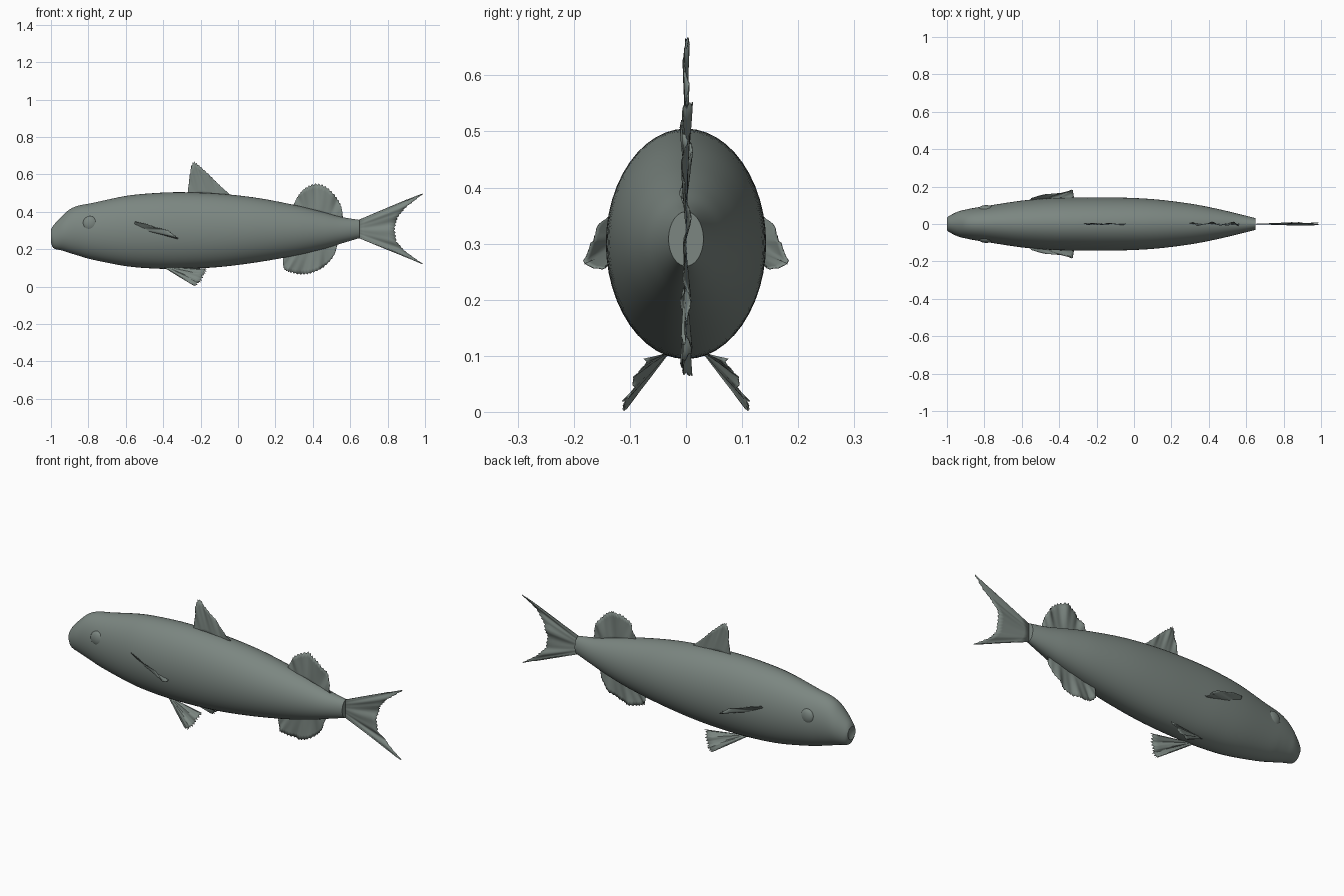
import bpy, bmesh, math
from mathutils import Vector

if "Cube" in bpy.data.objects:
    bpy.data.objects.remove(bpy.data.objects["Cube"])

skin = bpy.data.materials.new("grey_green_skin")
skin.use_nodes = True
SKIN_COLOUR = (0.20, 0.24, 0.22, 1)
skin.diffuse_color = SKIN_COLOUR
skin.node_tree.nodes["Principled BSDF"].inputs["Base Color"].default_value = SKIN_COLOUR


def finish(name, bm, angle=40):
    """Turn a bmesh into a smooth-shaded object with the skin material."""
    mesh = bpy.data.meshes.new(name)
    bm.to_mesh(mesh)
    bm.free()
    obj = bpy.data.objects.new(name, mesh)
    bpy.context.collection.objects.link(obj)
    mesh.materials.append(skin)
    bpy.ops.object.select_all(action="DESELECT")
    obj.select_set(True)
    bpy.context.view_layer.objects.active = obj
    bpy.ops.object.shade_smooth_by_angle(angle=math.radians(angle))
    return obj


def spline(points, u):
    """Catmull-Rom point at u in 0..1 along a list of control points."""
    last = len(points) - 1
    i = min(int(u * last), last - 1)
    t = u * last - i
    a, b, c, d = (Vector(points[max(0, min(last, i + k))]) for k in (-1, 0, 1, 2))
    return (2 * b + (c - a) * t + (2 * a - 5 * b + 4 * c - d) * t ** 2
            + (3 * b - a - 3 * c + d) * t ** 3) / 2


def polyline(points, u):
    """Straight-segment point at u in 0..1."""
    last = len(points) - 1
    i = min(int(u * last), last - 1)
    return Vector(points[i]).lerp(Vector(points[i + 1]), u * last - i)


def build_body(stations, steps=75, sides=48):
    """Loft ellipses given as (x, top, bottom, half width)."""
    bm = bmesh.new()
    rings = []
    for s in range(steps + 1):
        x, top, bottom, width = spline(stations, s / steps)
        mid, high = (top + bottom) / 2, (top - bottom) / 2
        rings.append([bm.verts.new((x, width * math.cos(a), mid + high * math.sin(a)))
                      for a in (math.tau * k / sides for k in range(sides))])
    for r, q in zip(rings, rings[1:]):
        for k in range(sides):
            n = (k + 1) % sides
            bm.faces.new((r[k], r[n], q[n], q[k]))
    # hollow mouth at the nose, flat cap at the tail root
    x, top, bottom, width = stations[0]
    throat = bm.verts.new((x + 0.02, 0, (top + bottom) / 2))
    for k in range(sides):
        bm.faces.new((rings[0][(k + 1) % sides], rings[0][k], throat))
    bm.faces.new(rings[-1])
    bmesh.ops.recalc_face_normals(bm, faces=bm.faces)
    return finish("body", bm)


def build_fin(name, root, edge, rays, ripple, jag, side=1, normal=(0, 1, 0), curve=spline):
    """Thin rippled sheet between a root line and a serrated outer edge."""
    bm = bmesh.new()
    rows = 6
    grid = []
    for i in range(rays + 1):
        u = i / rays
        base, tip = polyline(root, u), curve(edge, u)
        tip = tip.lerp(base, jag * (i % 2))
        column = []
        for j in range(rows + 1):
            t = j / rows
            p = base.lerp(tip, t)
            wave = math.sin(u * 19) * 0.7 + math.sin(u * 43 + 2 * t) * 0.3
            p += Vector(normal) * ripple * wave * t
            column.append(bm.verts.new((p.x, p.y * side, p.z)))
        grid.append(column)
    for a, b in zip(grid, grid[1:]):
        for j in range(rows):
            bm.faces.new((a[j], b[j], b[j + 1], a[j + 1]))
    bmesh.ops.recalc_face_normals(bm, faces=bm.faces)
    obj = finish(name, bm, 30)
    solid = obj.modifiers.new("thickness", "SOLIDIFY")
    solid.thickness = 0.002
    solid.offset = 0
    return obj


def flat(points):
    """Place (x, z) pairs on the centre plane."""
    return [(x, 0, z) for x, z in points]


# Body
build_body([
    (-1.0, .305, .235, .033), (-.985, .33, .205, .045), (-.94, .378, .193, .067),
    (-.9, .413, .18, .077), (-.85, .434, .165, .087), (-.78, .447, .145, .098),
    (-.6, .485, .11, .125), (-.45, .5, .097, .138), (-.3, .505, .095, .142),
    (-.1, .497, .105, .142), (.1, .475, .13, .133), (.3, .437, .165, .109),
    (.45, .4, .2, .08), (.55, .373, .23, .056), (.65, .357, .26, .031)])

# Centre-line fins
build_fin("front_dorsal_fin", flat([(-.27, .49), (-.05, .48)]),
          flat([(-.268, .51), (-.258, .6), (-.243, .666), (-.21, .65), (-.16, .605),
                (-.1, .545), (-.045, .495)]), 36, .006, .05)
build_fin("rear_dorsal_fin", flat([(.3, .42), (.56, .36)]),
          flat([(.296, .435), (.32, .485), (.36, .53), (.42, .553), (.48, .53),
                (.53, .475), (.555, .42), (.56, .37)]), 48, .012, .06)
build_fin("anal_fin", flat([(.25, .17), (.53, .235)]),
          flat([(.24, .145), (.245, .095), (.28, .075), (.34, .064), (.4, .073),
                (.46, .105), (.51, .16), (.53, .22)]), 48, .011, .05)
build_fin("tail_fin", flat([(.645, .357), (.645, .26)]),
          flat([(.9, .464), (1.0, .503), (.9, .425), (.855, .37), (.84, .31),
                (.85, .24), (.9, .185), (1.0, .115), (.9, .157)]),
          56, .009, .04, curve=polyline)

# Paired fins and eyes
for label, side in (("front", -1), ("back", 1)):
    build_fin(label + "_pectoral_fin",
              [(-.555, .125, .335), (-.5, .128, .3), (-.35, .135, .265)],
              [(-.55, .138, .347), (-.45, .163, .322), (-.38, .166, .3),
               (-.33, .184, .27), (-.325, .168, .257), (-.32, .142, .26)],
              24, .005, .03, side, (0, .5, .8))
    build_fin(label + "_pelvic_fin",
              [(-.4, .03, .105), (-.37, .035, .105)],
              [(-.25, .108, .012), (-.225, .114, .004), (-.2, .105, .025),
               (-.18, .09, .06), (-.165, .073, .094)],
              24, .006, .06, side, (0, .8, .5))
    bm = bmesh.new()
    bmesh.ops.create_uvsphere(bm, u_segments=32, v_segments=16, radius=0.04)
    bmesh.ops.scale(bm, vec=(1, 0.5, 1), verts=bm.verts)
    bmesh.ops.translate(bm, vec=(-.79, side * 0.081, .337), verts=bm.verts)
    finish(label + "_eye", bm)
